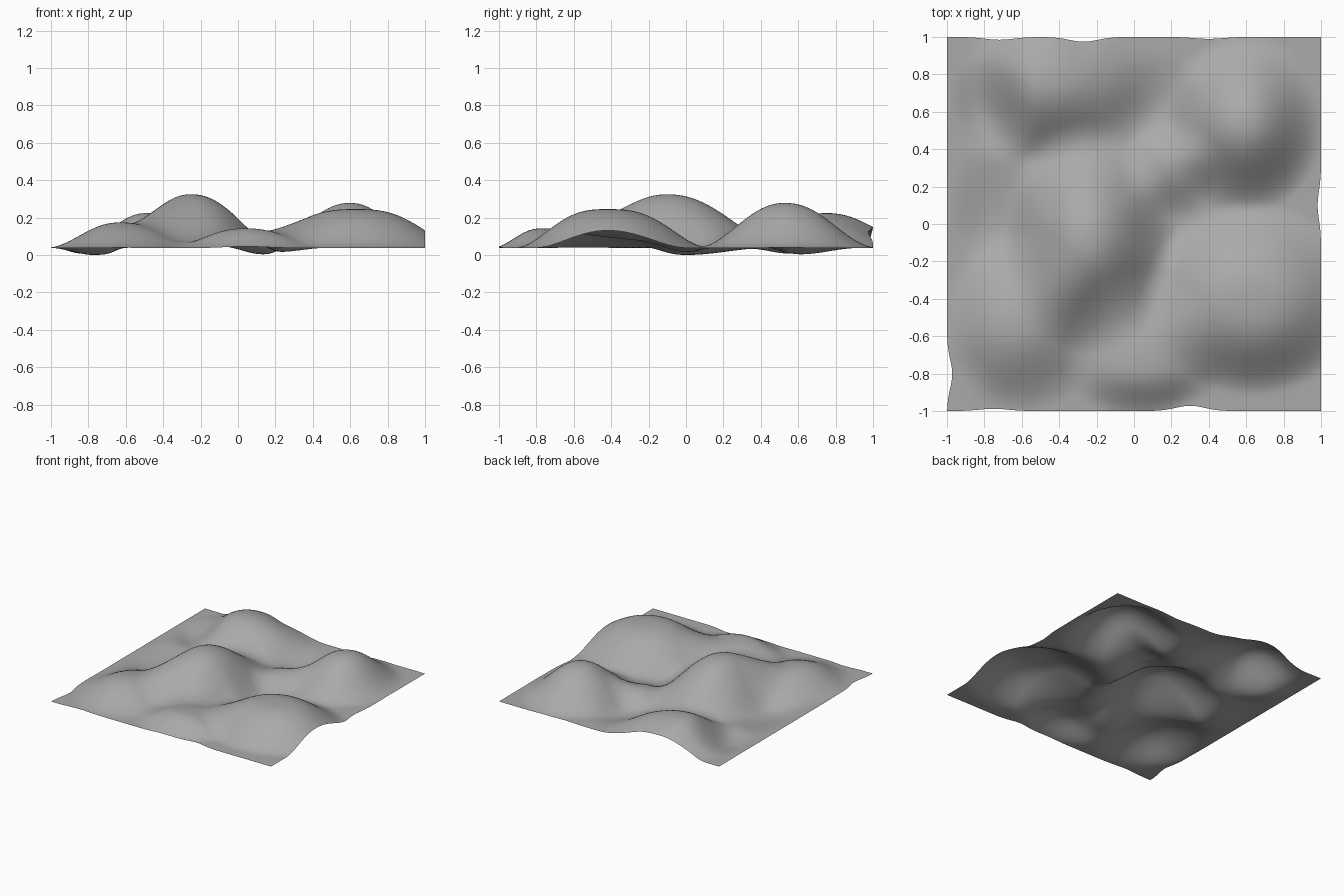
import bpy, bmesh, math

cube = bpy.data.objects.get("Cube")
if cube:
    bpy.data.objects.remove(cube, do_unlink=True)

BASE = 0.046
N = 120

# Hills and hollows: x, y, height, reach left, right, front, back, roundness
features = [
    (-0.25, -0.10, 0.332, 0.47, 0.50, 0.60, 0.66, 1.1),   # central hill
    (0.60, 0.53, 0.286, 0.46, 0.42, 0.48, 0.50, 1.1),     # back left hill
    (0.63, -0.42, 0.253, 0.60, 0.58, 0.50, 0.55, 1.4),    # front left hill
    (-0.48, 0.75, 0.232, 0.44, 0.66, 0.44, 0.53, 1.1),    # back right hill
    (-0.63, -0.56, 0.182, 0.40, 0.48, 0.46, 0.54, 1.1),   # front right hill
    (0.04, -0.77, 0.150, 0.42, 0.45, 0.27, 0.54, 1.15),   # front knoll
    (0.20, 0.32, 0.118, 0.28, 0.28, 0.30, 0.24, 1.0),     # saddle between hills
    (0.20, 0.00, 0.030, 0.28, 0.32, 0.26, 0.26, 1.0),     # middle hollow
    (-0.77, 0.00, 0.008, 0.24, 0.30, 0.28, 0.45, 1.0),    # right hollow
    (0.12, 0.62, 0.012, 0.30, 0.26, 0.24, 0.32, 1.0),     # back hollow
    (-0.76, 0.62, 0.040, 0.24, 0.26, 0.30, 0.30, 1.0),    # back right dip
]


def falloff(f, x, y):
    """Smooth bell with a different reach on each side."""
    dx, dy = x - f[0], y - f[1]
    u = dx / (f[3] if dx < 0 else f[4])
    v = dy / (f[5] if dy < 0 else f[6])
    d = math.hypot(u, v)
    return 0.5 + 0.5 * math.cos(math.pi * d ** f[7]) if d < 1 else 0.0


# Balance the strengths so that overlapping features reach their heights
strength = [0.0] * len(features)


def height(x, y):
    return BASE + sum(s * falloff(f, x, y) for s, f in zip(strength, features))


for _ in range(80):
    for i, f in enumerate(features):
        strength[i] += 0.7 * (f[2] - height(f[0], f[1]))

# Slight waviness of the sheet's rim: axis, side, position, depth
pinches = [(1, 1, -0.72, 0.015), (1, 1, -0.27, 0.025), (1, 1, 0.40, 0.010),
           (0, -1, -0.80, 0.028), (1, -1, 0.30, 0.028), (1, -1, -0.75, 0.012),
           (0, 1, 0.10, 0.018)]


def pinch(p):
    shift = [0.0, 0.0]
    for axis, side, pos, depth in pinches:
        near = max(0.0, 1 - abs(p[axis] - side) / 0.25)
        shift[axis] -= side * depth * near * math.exp(-((p[1 - axis] - pos) / 0.11) ** 2)
    return shift


# Terrain sheet
bm = bmesh.new()
bmesh.ops.create_grid(bm, x_segments=N, y_segments=N, size=1.0)
for v in bm.verts:
    x, y = v.co.x, v.co.y
    sx, sy = pinch((x, y))
    v.co = (x + sx, y + sy, height(x, y))
low = min(v.co.z for v in bm.verts)
for v in bm.verts:
    v.co.z -= low
mesh = bpy.data.meshes.new("terrain")
bm.to_mesh(mesh)
bm.free()
terrain = bpy.data.objects.new("terrain", mesh)
bpy.context.collection.objects.link(terrain)

# Plain grey ground
grey = bpy.data.materials.new("ground_grey")
grey.use_nodes = True
colour = (0.4, 0.4, 0.4, 1.0)
grey.diffuse_color = colour
grey.node_tree.nodes["Principled BSDF"].inputs["Base Color"].default_value = colour
mesh.materials.append(grey)

bpy.context.view_layer.objects.active = terrain
terrain.select_set(True)
bpy.ops.object.shade_smooth()
